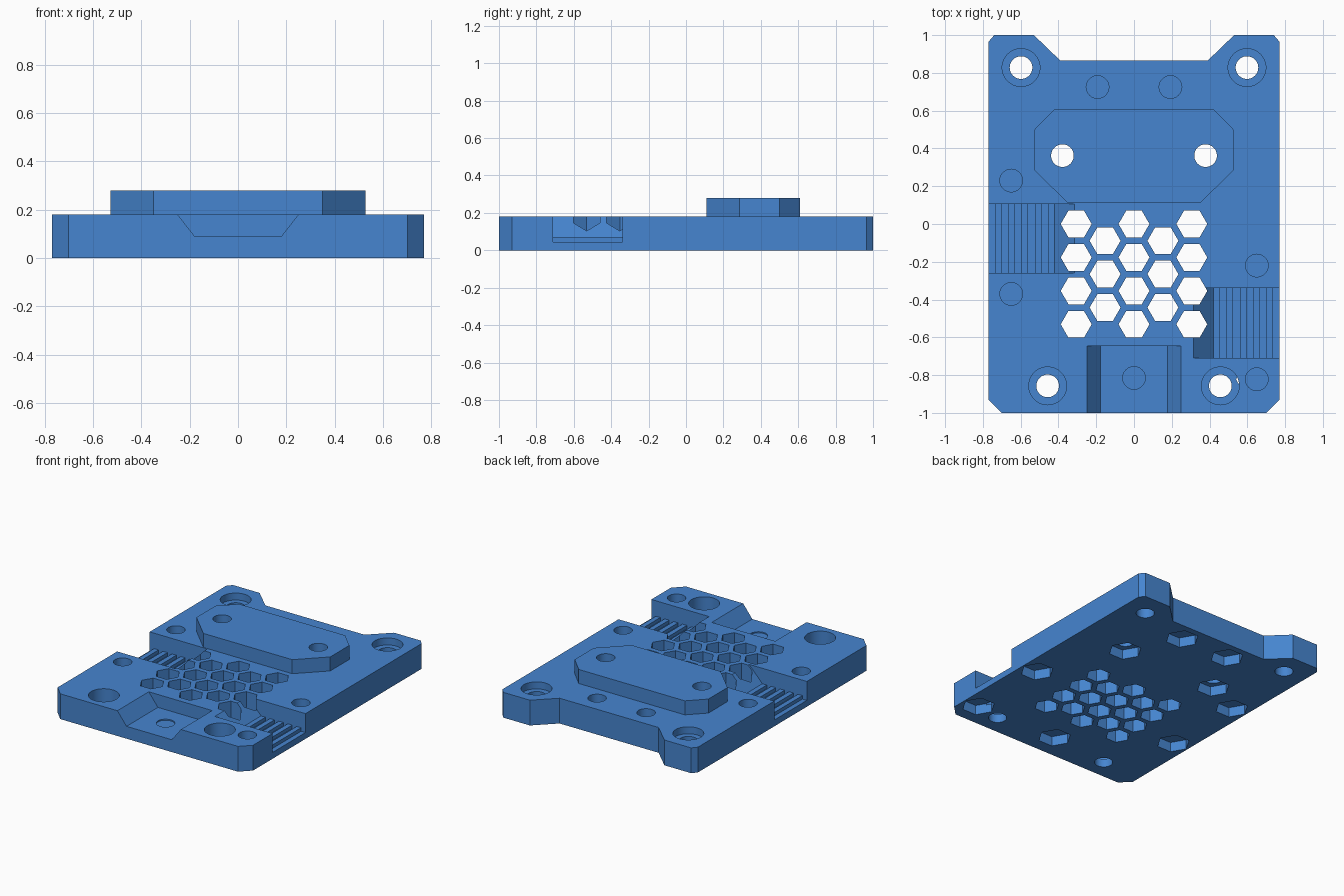
import bpy, bmesh, math

if "Cube" in bpy.data.objects:
    bpy.data.objects.remove(bpy.data.objects["Cube"])

blue = bpy.data.materials.new("blue plastic")
blue.diffuse_color = (0.061, 0.235, 0.63, 1)
blue.use_nodes = True
blue.node_tree.nodes["Principled BSDF"].inputs["Base Color"].default_value = blue.diffuse_color


def prism(bm, pts, lo, hi, axis="z"):
    """Extrude a closed outline from lo to hi along z (xy outline) or y (xz outline)."""
    def place(p, t):
        return (p[0], p[1], t) if axis == "z" else (p[0], t, p[1])
    a = [bm.verts.new(place(p, lo)) for p in pts]
    b = [bm.verts.new(place(p, hi)) for p in pts]
    faces = [bm.faces.new(a), bm.faces.new(b)]
    n = len(pts)
    for i in range(n):
        j = (i + 1) % n
        faces.append(bm.faces.new((a[i], a[j], b[j], b[i])))
    bmesh.ops.recalc_face_normals(bm, faces=faces)


def ngon(x, y, r, n):
    return [(x + r * math.cos(2 * math.pi * i / n),
             y + r * math.sin(2 * math.pi * i / n)) for i in range(n)]


def mirrored(half):
    """Complete a right-half outline with its mirror image."""
    return half + [(-x, y) for x, y in reversed(half)]


def make(name, solids):
    bm = bmesh.new()
    for s in solids:
        prism(bm, *s)
    me = bpy.data.meshes.new(name)
    bm.to_mesh(me)
    bm.free()
    me.materials.append(blue)
    ob = bpy.data.objects.new(name, me)
    bpy.context.collection.objects.link(ob)
    return ob


def combine(body, tool, operation):
    """Apply a boolean and remove the tool."""
    mod = body.modifiers.new(tool.name, "BOOLEAN")
    mod.operation = operation
    mod.solver = "EXACT"
    mod.object = tool
    bpy.context.view_layer.objects.active = body
    bpy.ops.object.modifier_apply(modifier=mod.name)
    bpy.data.objects.remove(tool)


TOP = 0.18

# Base plate with clipped corners and two rear ears
plate = make("base_plate", [(mirrored([
    (0.70, -1), (0.77, -0.93), (0.77, 0.965), (0.74, 1), (0.53, 1), (0.39, 0.865)]), 0, TOP)])

# Raised pad
pad = make("raised_pad", [(mirrored([
    (0.35, 0.11), (0.527, 0.285), (0.527, 0.50), (0.418, 0.61)]), 0.1, 0.28)])
combine(plate, pad, "UNION")

# Side slots with ribbed floors and a sloping inner end
PITCH = 0.035
slot = [(0.295, 0.2), (0.82, 0.2), (0.82, 0.045)]
for i in range(5):
    x = 0.77 - PITCH * (2 * i + 1)
    slot += [(x, 0.045), (x, 0.07)]
    if i < 4:
        slot += [(x - PITCH, 0.07), (x - PITCH, 0.045)]
slot += [(0.42, 0.07), (0.315, TOP)]
left_slot = [(-x, z) for x, z in slot]

# Front recess with sloping sides
recess = mirrored([(0.178, 0.088), (0.25, TOP), (0.25, 0.2)])
combine(plate, make("slots", [
    (slot, -0.71, -0.34, "y"),
    (left_slot, -0.26, 0.106, "y"),
    (recess, -1.05, -0.647, "y")]), "DIFFERENCE")

# Honeycomb vent
vent = []
for col in range(-2, 3):
    odd = col % 2
    for row in range(3 if odd else 4):
        y = -0.177 * row - (0.0885 if odd else 0)
        vent.append((ngon(0.153 * col, y, 0.082, 6), -0.05, 0.25))
combine(plate, make("vent", vent), "DIFFERENCE")

# Blind magnet holes from above and counterbores at the four screws
blind = [(-0.193, 0.725), (0.193, 0.725), (-0.65, 0.23), (-0.65, -0.37),
         (0.65, -0.22), (0.65, -0.822), (0, -0.815)]
rear = [(s * 0.598, 0.828) for s in (-1, 1)]
front = [(s * 0.457, -0.857) for s in (-1, 1)]
pad_holes = [(s * 0.379, 0.362) for s in (-1, 1)]
bores = [(ngon(x, y, 0.06, 48), 0.08, 0.4) for x, y in blind]
bores += [(ngon(x, y, 0.10, 64), 0.13, 0.4) for x, y in rear]
bores += [(ngon(x, y, 0.10, 64), 0.06, 0.4) for x, y in front]
combine(plate, make("bores", bores), "DIFFERENCE")

# Hexagonal pockets underneath
pockets = [(ngon(x, y, 0.11, 6), -0.05, 0.07) for x, y in blind + pad_holes]
combine(plate, make("pockets", pockets), "DIFFERENCE")

# Through holes
drills = [(ngon(x, y, 0.06, 48), -0.1, 0.4) for x, y in rear + front + pad_holes]
combine(plate, make("drills", drills), "DIFFERENCE")

plate.select_set(True)
bpy.context.view_layer.objects.active = plate
bpy.ops.object.shade_smooth_by_angle(angle=math.radians(25))
